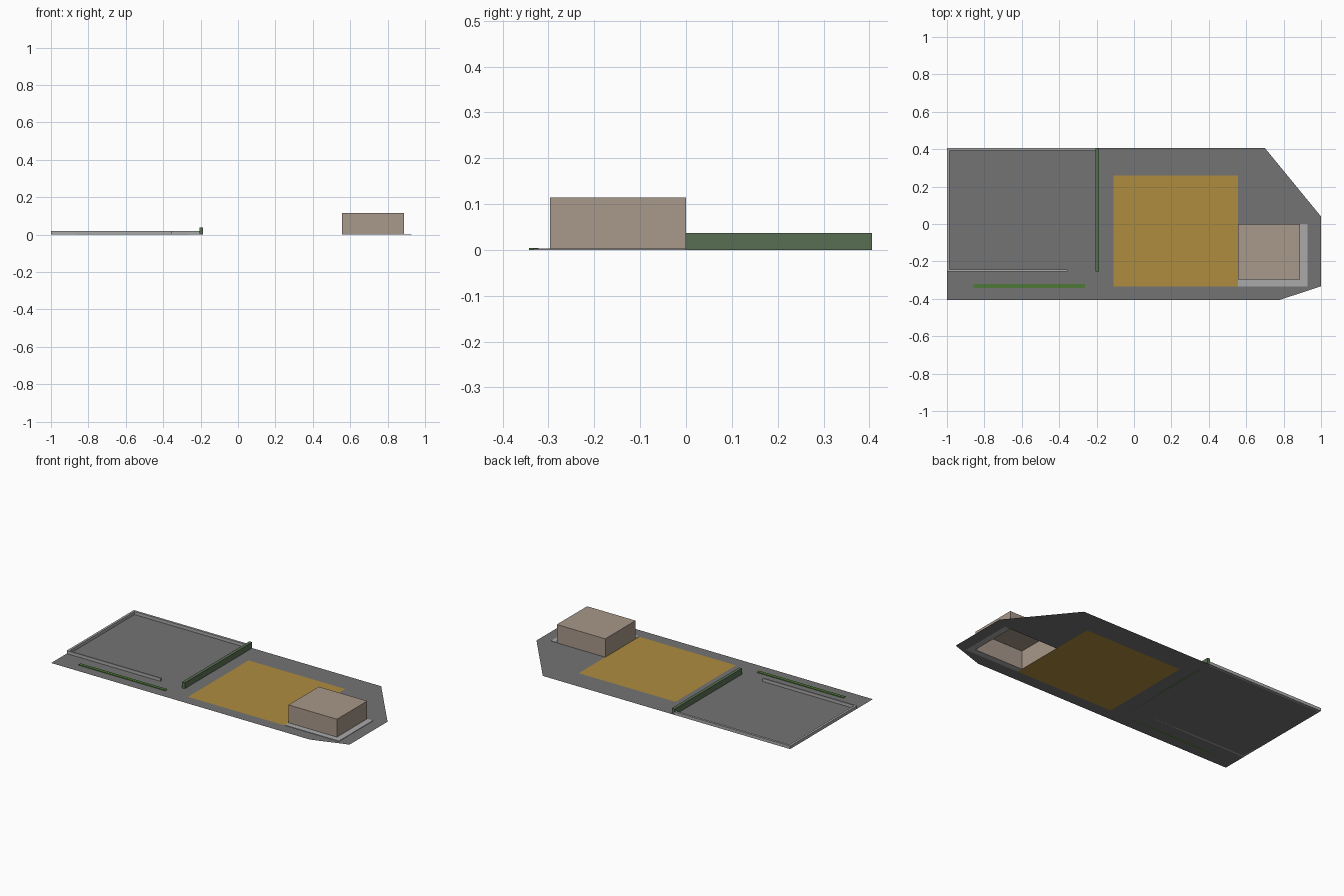
import bpy, bmesh

cube = bpy.data.objects.get("Cube")
if cube:
    bpy.data.objects.remove(cube, do_unlink=True)


def material(name, rgb):
    def lin(c):
        c /= 255
        return c / 12.92 if c <= 0.04045 else ((c + 0.055) / 1.055) ** 2.4
    col = [lin(c) for c in rgb] + [1]
    m = bpy.data.materials.new(name)
    m.use_nodes = True
    m.diffuse_color = col
    m.node_tree.nodes["Principled BSDF"].inputs["Base Color"].default_value = col
    return m


ASPHALT = material("dark grey asphalt", (116, 116, 116))
SAND = material("ochre yard", (174, 140, 62))
CONCRETE = material("light grey concrete", (170, 170, 170))
PLASTER = material("beige plaster", (168, 152, 138))
HEDGE = material("dark hedge green", (90, 111, 84))
GRASS = material("grass green", (78, 122, 56))


def finish(bm, name, *mats):
    mesh = bpy.data.meshes.new(name)
    bm.to_mesh(mesh)
    bm.free()
    for m in mats:
        mesh.materials.append(m)
    ob = bpy.data.objects.new(name, mesh)
    bpy.context.scene.collection.objects.link(ob)
    return ob


def prism(name, outline, height, mat, open_bottom=False):
    """Extrude a flat outline up from the ground."""
    bm = bmesh.new()
    base = bm.faces.new([bm.verts.new((x, y, 0)) for x, y in outline])
    ext = bmesh.ops.extrude_face_region(bm, geom=[base], use_keep_orig=True)
    for g in ext["geom"]:
        if isinstance(g, bmesh.types.BMVert):
            g.co.z = height
    bmesh.ops.recalc_face_normals(bm, faces=bm.faces[:])
    if open_bottom:
        low = [f for f in bm.faces if f.calc_center_median().z < height * 0.1]
        bmesh.ops.delete(bm, geom=low, context='FACES_ONLY')
    return finish(bm, name, mat)


def rect(x0, x1, y0, y1):
    return [(x0, y0), (x1, y0), (x1, y1), (x0, y1)]


# Main dimensions
BACK, FRONT, STEP = 0.406, -0.406, -0.333
HX0, HX1, HY = 0.555, 0.888, -0.297      # house footprint, back at y = 0
YX, YY = -0.11, 0.26                     # yard left side and back
SX = 0.927                               # paving right edge

# Ground sheet, cut along the yard and paving borders
bm = bmesh.new()
outline = [(-1, FRONT), (0.778, FRONT), (0.778, STEP), (1, STEP),
           (1, 0.04), (0.70, BACK), (-1, BACK)]
bm.faces.new([bm.verts.new((x, y, 0)) for x, y in outline])
bmesh.ops.triangulate(bm, faces=bm.faces[:])
cuts = [((x, 0, 0), (1, 0, 0)) for x in (YX, HX0, SX)]
cuts += [((0, y, 0), (0, 1, 0)) for y in (STEP, 0, YY)]
for co, no in cuts:
    bmesh.ops.bisect_plane(bm, geom=bm.verts[:] + bm.edges[:] + bm.faces[:],
                           plane_co=co, plane_no=no, dist=1e-5)
hole = []
for f in bm.faces:
    c = f.calc_center_median()
    if YX < c.x < HX0 and STEP < c.y < YY:
        f.material_index = 1
    elif HX0 < c.x < SX and STEP < c.y < 0:
        hole.append(f)
bmesh.ops.delete(bm, geom=hole, context='FACES')
finish(bm, "ground_and_yard", ASPHALT, SAND)

# House with open underside, and the paving that wraps two sides of it
prism("house", rect(HX0, HX1, HY, 0), 0.114, PLASTER, open_bottom=True)
prism("paving", [(HX0, STEP), (SX, STEP), (SX, 0), (HX1, 0), (HX1, HY), (HX0, HY)],
      0.003, CONCRETE)

# Low wall around three sides of the parking area
T = 0.014
prism("low_wall", [(-0.356, -0.253), (-0.356, -0.244), (-1 + T, -0.244),
                   (-1 + T, BACK - T), (-0.206, BACK - T), (-0.206, BACK),
                   (-1, BACK), (-1, -0.253)], 0.019, CONCRETE)

# Hedge and grass strip
prism("hedge", rect(-0.206, -0.187, -0.255, BACK), 0.037, HEDGE)
prism("grass_strip", rect(-0.857, -0.261, -0.342, -0.322), 0.004, GRASS)
